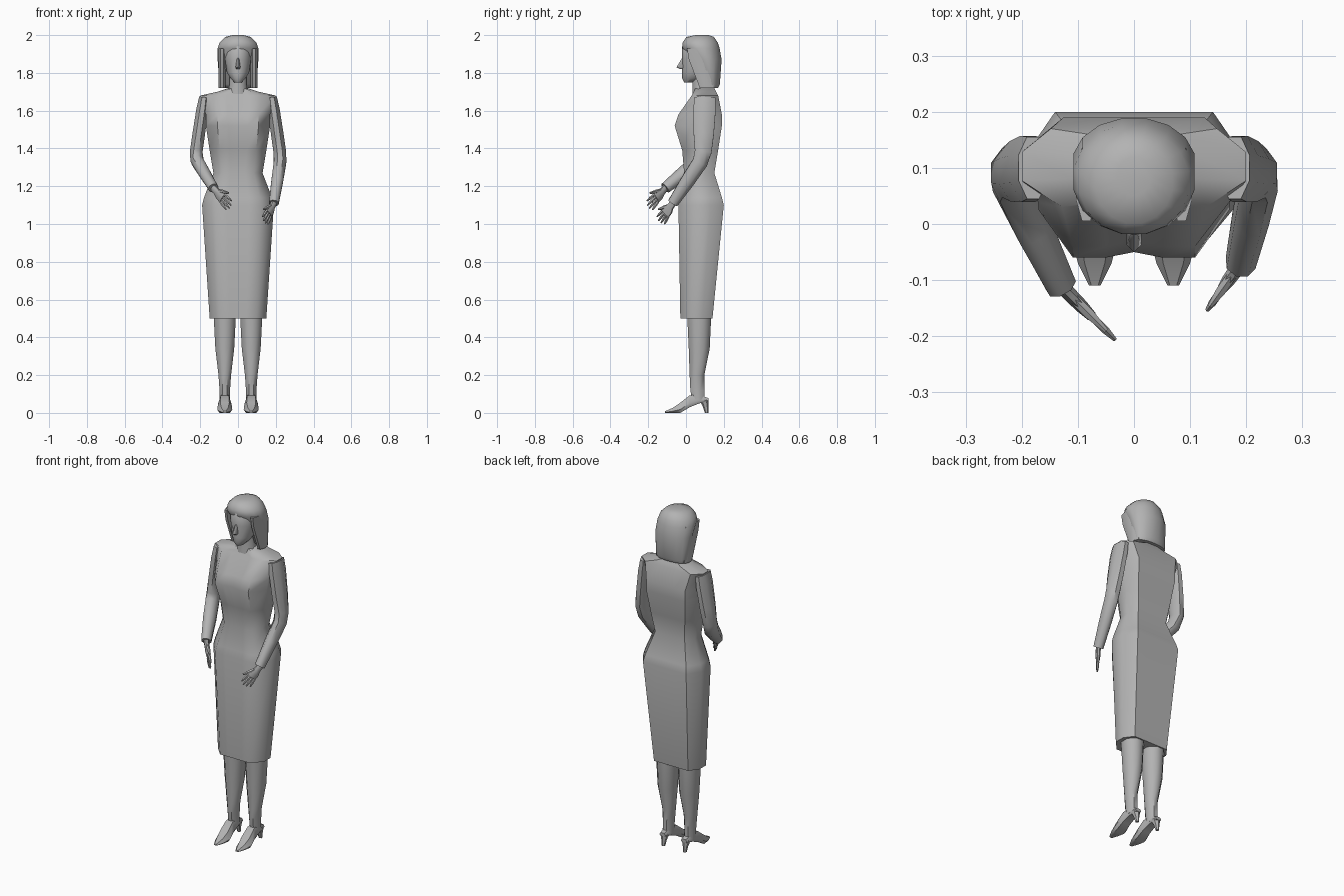
import bpy, bmesh, math
from mathutils import Vector

default_cube = bpy.data.objects.get("Cube")
if default_cube:
    bpy.data.objects.remove(default_cube)

COLOUR = (.45, .45, .45, 1)
grey = bpy.data.materials.new("plain grey")
grey.use_nodes = True
grey.diffuse_color = COLOUR
grey.node_tree.nodes["Principled BSDF"].inputs["Base Color"].default_value = COLOUR


def loft(name, rings, sharp=50):
    """Skin a list of equal point rings and close both ends."""
    bm = bmesh.new()
    rows = [[bm.verts.new(point) for point in ring] for ring in rings]
    for lower, upper in zip(rows, rows[1:]):
        for i in range(len(lower)):
            bm.faces.new((lower[i - 1], lower[i], upper[i], upper[i - 1]))
    bm.faces.new(rows[0])
    bm.faces.new(rows[-1])
    bmesh.ops.recalc_face_normals(bm, faces=bm.faces)
    mesh = bpy.data.meshes.new(name)
    bm.to_mesh(mesh)
    bm.free()
    mesh.materials.append(grey)
    part = bpy.data.objects.new(name, mesh)
    bpy.context.collection.objects.link(part)
    bpy.ops.object.select_all(action='DESELECT')
    part.select_set(True)
    bpy.context.view_layer.objects.active = part
    bpy.ops.object.shade_smooth_by_angle(angle=math.radians(sharp))


def oval(centre, across, deep, sides):
    """Ring of points spanned by two half-axis vectors."""
    turns = [math.tau * (i + .5) / sides for i in range(sides)]
    return [centre + across * math.cos(t) + deep * math.sin(t) for t in turns]


def column(name, levels, x=0, sides=8):
    """Upright part from levels of height, half width, front depth, back depth."""
    rings = []
    for z, half_width, front, back in levels:
        centre = Vector((x, (front + back) / 2, z))
        deep = Vector((0, (back - front) / 2, 0))
        rings.append(oval(centre, Vector((half_width, 0, 0)), deep, sides))
    loft(name, rings)


def limb(name, stations, upright, sides=8):
    """Part along a path of points, each with a size along and across a guide axis."""
    points = [point for point, along_guide, across_guide in stations]
    rings = []
    for i, (point, along_guide, across_guide) in enumerate(stations):
        before, after = points[max(i - 1, 0)], points[min(i + 1, len(points) - 1)]
        path = (after - before).normalized()
        guide = (upright - path * upright.dot(path)).normalized()
        rings.append(oval(point, path.cross(guide) * across_guide, guide * along_guide, sides))
    loft(name, rings)


# Dress: half of the section is mirrored, leaving flat front and back panels
HALF_SECTION = [(0, 0), (.3, 0), (.64, 0), (1, .34), (1, .7), (.74, 1), (.3, 1), (0, 1)]
DRESS = {
    "hem": (.5, .15, -.03, .14),
    "hip": (1.1, .19, -.04, .2),
    "high hip": (1.14, .18, -.03, .19),
    "waist": (1.27, .13, -.01, .15),
    "ribs": (1.39, .15, -.02, .17),
    "bust": (1.52, .17, -.06, .19),
    "chest": (1.58, .17, -.04, .19),
    "shoulder": (1.68, .2, .03, .17),
    "collar": (1.7, .11, .04, .16),
    "neckline": (1.72, .05, .05, .15),
}
sections = []
for level, (z, half_width, front, back) in DRESS.items():
    left = [Vector((half_width * u, front + (back - front) * v, z)) for u, v in HALF_SECTION]
    if level in ("bust", "chest"):
        left[0].y += .01
    right = [Vector((-p.x, p.y, p.z)) for p in left[1:-1]]
    sections.append(left + right[::-1])
loft("dress", sections)

# Neck, face and nose
column("neck", [(1.67, .07, .03, .15), (1.73, .05, .03, .14), (1.82, .05, .03, .14)])
column("face", [
    (1.75, .02, -.01, .05),
    (1.77, .04, -.02, .09),
    (1.8, .06, -.02, .12),
    (1.87, .07, -.02, .14),
    (1.94, .07, -.02, .14),
    (1.97, .05, .01, .13),
], sides=14)
column("nose", [(1.82, .01, -.03, 0), (1.83, .015, -.05, 0), (1.88, .006, -.02, 0)], sides=6)

# Hair: a cap over a long fall, with a lock on each side of the face
column("hair", [
    (1.72, .09, .11, .17),
    (1.74, .1, .08, .18),
    (1.87, .11, .03, .19),
    (1.93, .11, -.02, .18),
    (1.96, .1, -.02, .17),
    (1.99, .07, 0, .15),
    (2, .03, .05, .12),
], sides=16)
for side in (-1, 1):
    column("side_lock", [
        (1.72, .02, .07, .15), (1.87, .02, .01, .15), (1.93, .02, 0, .14),
    ], x=side * .085)


# Hands: palm, four fingers and a thumb measured from wrist to fingertip
def hand(label, wrist, tip):
    reach = tip - wrist
    up = Vector((0, 0, 1))
    up = (up - reach * up.dot(reach) / reach.length_squared).normalized()
    knuckles = wrist + reach * .55
    limb(label + "_palm", [
        (wrist - reach * .1, .02, .014),
        (wrist + reach * .15, .02, .014),
        (wrist + reach * .35, .03, .013),
        (knuckles, .03, .01),
    ], up)

    def finger(name, root, end, size):
        middle = root.lerp(end, .5)
        limb(name, [(root, size, size), (middle, size, size), (end, size / 2, size / 2)], up, 6)

    for i in range(4):
        offset = up * (i - 1.5) * .016
        bend = .9 + .1 * math.sin(i)
        finger(label + "_finger", knuckles + offset, wrist + reach * bend + offset * 1.3, .008)
    finger(label + "_thumb", wrist + reach * .2 + up * .01, wrist + reach * .65 + up * .05, .01)


# Arms: padded shoulder, bent elbow and open cuff
WRISTS = {"right": Vector((-.13, -.11, 1.19)), "left": Vector((.19, -.07, 1.11))}
FINGERTIPS = {"right": Vector((-.04, -.2, 1.09)), "left": Vector((.14, -.14, 1.01))}
for label, side in (("right", -1), ("left", 1)):
    wrist = WRISTS[label]
    shoulder = Vector((side * .18, .1, 1.67))
    elbow = Vector((side * .226, .09, 1.35))
    limb(label + "_sleeve", [
        (shoulder, .06, .028),
        (shoulder.lerp(elbow, .2), .064, .034),
        (shoulder.lerp(elbow, .6), .058, .036),
        (elbow.lerp(shoulder, .1), .048, .036),
        (elbow.lerp(wrist, .1), .044, .036),
        (elbow.lerp(wrist, .5), .04, .034),
        (wrist, .03, .028),
    ], Vector((0, 1, 0)))
    hand(label + "_hand", wrist, FINGERTIPS[label])

# Legs and heeled shoes
SOLE_TO_INSTEP = [(-.7, 0), (.7, 0), (1, .3), (.6, .9), (-.6, .9), (-1, .3)]
SHOE = {
    "toe": (-.11, .01, 0, .01),
    "toe box": (-.07, .03, 0, .03),
    "ball": (-.03, .04, 0, .06),
    "arch": (.02, .035, .03, .1),
    "ankle": (.07, .03, .05, .1),
    "back": (.12, .02, .06, .08),
}
for label, side in (("right", -1), ("left", 1)):
    x = side * .07
    column(label + "_leg", [
        (.06, .03, .03, .1),
        (.12, .03, .02, .1),
        (.2, .036, .016, .1),
        (.34, .054, .01, .13),
        (.54, .065, 0, .14),
    ], x)
    loft(label + "_shoe", [
        [Vector((x + half_width * u, y, sole + (top - sole) * v)) for u, v in SOLE_TO_INSTEP]
        for y, half_width, sole, top in SHOE.values()
    ])
    column(label + "_heel", [(0, .01, .1, .12), (.03, .014, .09, .12), (.07, .026, .07, .12)], x, 6)
